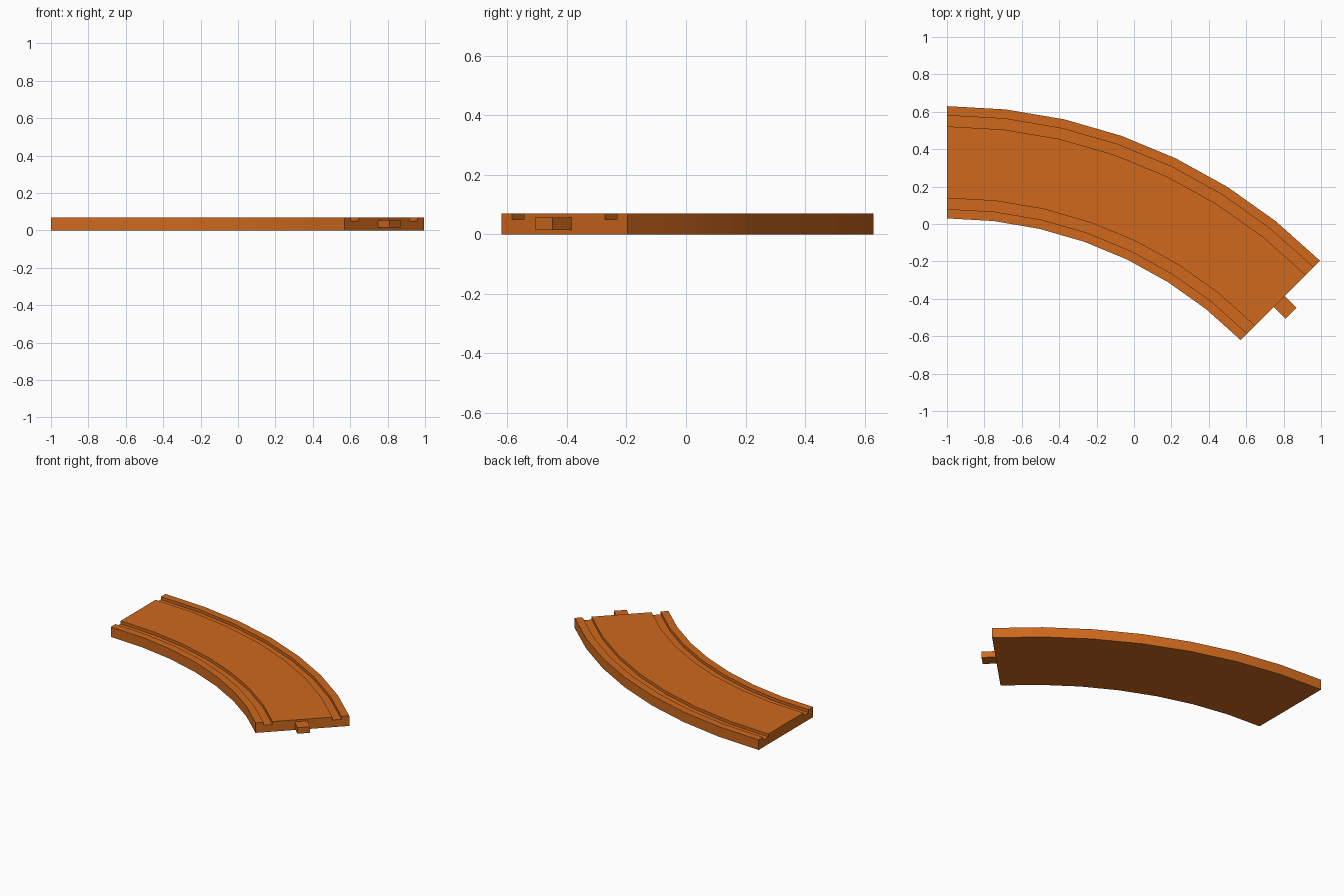
import bpy, bmesh, math

if "Cube" in bpy.data.objects:
    bpy.data.objects.remove(bpy.data.objects["Cube"])

R_IN, R_OUT = 2.22, 2.82      # inner and outer bend radius
CX, CY = -1.0, -2.19          # centre of the bend
TURN, SEGS = math.radians(45), 7
H, FLOOR = 0.07, 0.05

mat = bpy.data.materials.new("orange_plastic")
mat.diffuse_color = (0.62, 0.14, 0.012, 1)
mat.use_nodes = True
mat.node_tree.nodes["Principled BSDF"].inputs["Base Color"].default_value = mat.diffuse_color


def bend(r, a, z):
    return (CX + r * math.sin(a), CY + r * math.cos(a), z)


def finish(bm, name):
    bmesh.ops.recalc_face_normals(bm, faces=bm.faces)
    me = bpy.data.meshes.new(name)
    bm.to_mesh(me)
    bm.free()
    me.materials.append(mat)
    ob = bpy.data.objects.new(name, me)
    bpy.context.collection.objects.link(ob)
    bpy.context.view_layer.objects.active = ob
    ob.select_set(True)
    bpy.ops.object.shade_smooth_by_angle(angle=math.radians(30))
    ob.select_set(False)
    return ob


# Track bed: grooved cross-section swept around the bend
groove = [(0.0, 0.0), (0.0, H), (0.05, H), (0.05, FLOOR), (0.108, FLOOR), (0.108, H)]
width = R_OUT - R_IN
profile = groove + [(width - d, z) for d, z in reversed(groove)]
bm = bmesh.new()
rings = [[bm.verts.new(bend(R_IN + d, TURN * i / SEGS, z)) for d, z in profile]
         for i in range(SEGS + 1)]
n = len(profile)
for a, b in zip(rings, rings[1:]):
    for k in range(n):
        j = (k + 1) % n
        bm.faces.new((a[k], a[j], b[j], b[k]))
bm.faces.new(rings[0])
bm.faces.new(rings[-1])
finish(bm, "curved_track")

# Connector peg on the end of the bend
bm = bmesh.new()
bmesh.ops.create_cube(bm, size=1)
r_mid = (R_IN + R_OUT) / 2 - 0.008
for v in bm.verts:
    r, along, z = r_mid + v.co.x * 0.082, (v.co.y + 0.5) * 0.1 - 0.01, 0.036 + v.co.z * 0.042
    x, y, _ = bend(r, TURN, 0)
    v.co = (x + along * math.cos(TURN), y - along * math.sin(TURN), z)
finish(bm, "connector_peg")
